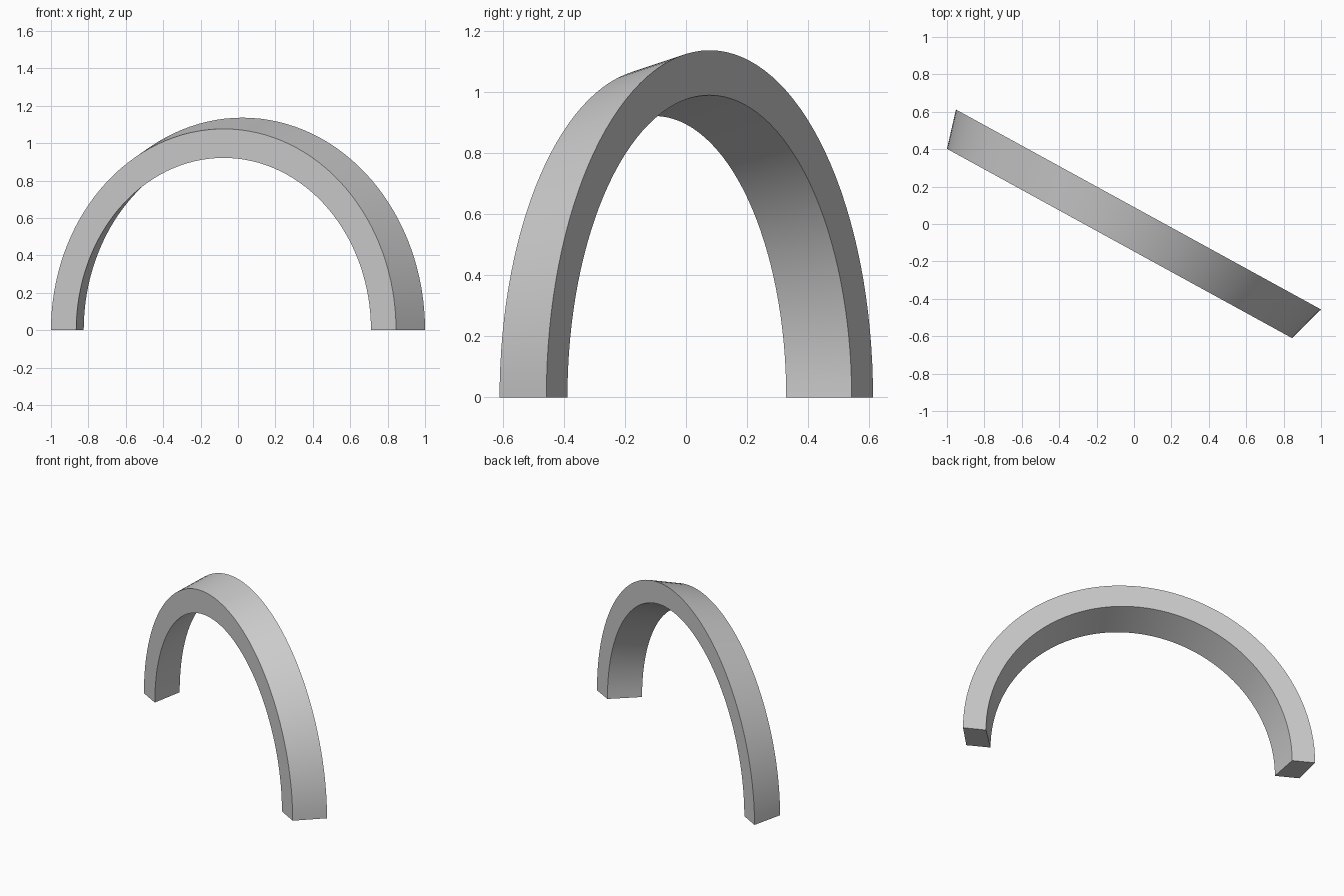
import bpy, bmesh, math
from mathutils import Vector

cube = bpy.data.objects.get("Cube")
if cube:
    bpy.data.objects.remove(cube, do_unlink=True)

SEGMENTS = 64


def half_ellipse(bm, left, right, height):
    """Verts of an upright half ellipse between two points on the ground."""
    left, right = Vector((*left, 0)), Vector((*right, 0))
    centre, radius = (left + right) / 2, (right - left) / 2
    verts = []
    for i in range(SEGMENTS + 1):
        a = math.pi * (1 - i / SEGMENTS)
        p = centre + radius * math.cos(a) + Vector((0, 0, height * math.sin(a)))
        verts.append(bm.verts.new(p))
    return verts


# Arch: outer and inner edges of the flared front and back faces
bm = bmesh.new()
rims = [
    half_ellipse(bm, (-1.0, 0.402), (0.845, -0.61), 1.076),      # front outer
    half_ellipse(bm, (-0.952, 0.612), (1.0, -0.457), 1.136),     # back outer
    half_ellipse(bm, (-0.825, 0.542), (0.872, -0.388), 0.989),   # back inner
    half_ellipse(bm, (-0.865, 0.328), (0.711, -0.536), 0.921),   # front inner
]
for k in range(4):
    a, b = rims[k], rims[(k + 1) % 4]
    for i in range(SEGMENTS):
        bm.faces.new((a[i], a[i + 1], b[i + 1], b[i]))
for end in (0, -1):
    bm.faces.new([rim[end] for rim in rims])
bmesh.ops.recalc_face_normals(bm, faces=bm.faces)

mesh = bpy.data.meshes.new("arch")
bm.to_mesh(mesh)
bm.free()
arch = bpy.data.objects.new("arch", mesh)
bpy.context.collection.objects.link(arch)

# Plain grey
grey = bpy.data.materials.new("light_grey")
grey.use_nodes = True
colour = (0.6, 0.6, 0.6, 1)
grey.diffuse_color = colour
grey.node_tree.nodes["Principled BSDF"].inputs["Base Color"].default_value = colour
mesh.materials.append(grey)

bpy.context.view_layer.objects.active = arch
arch.select_set(True)
bpy.ops.object.shade_smooth_by_angle(angle=math.radians(30))
